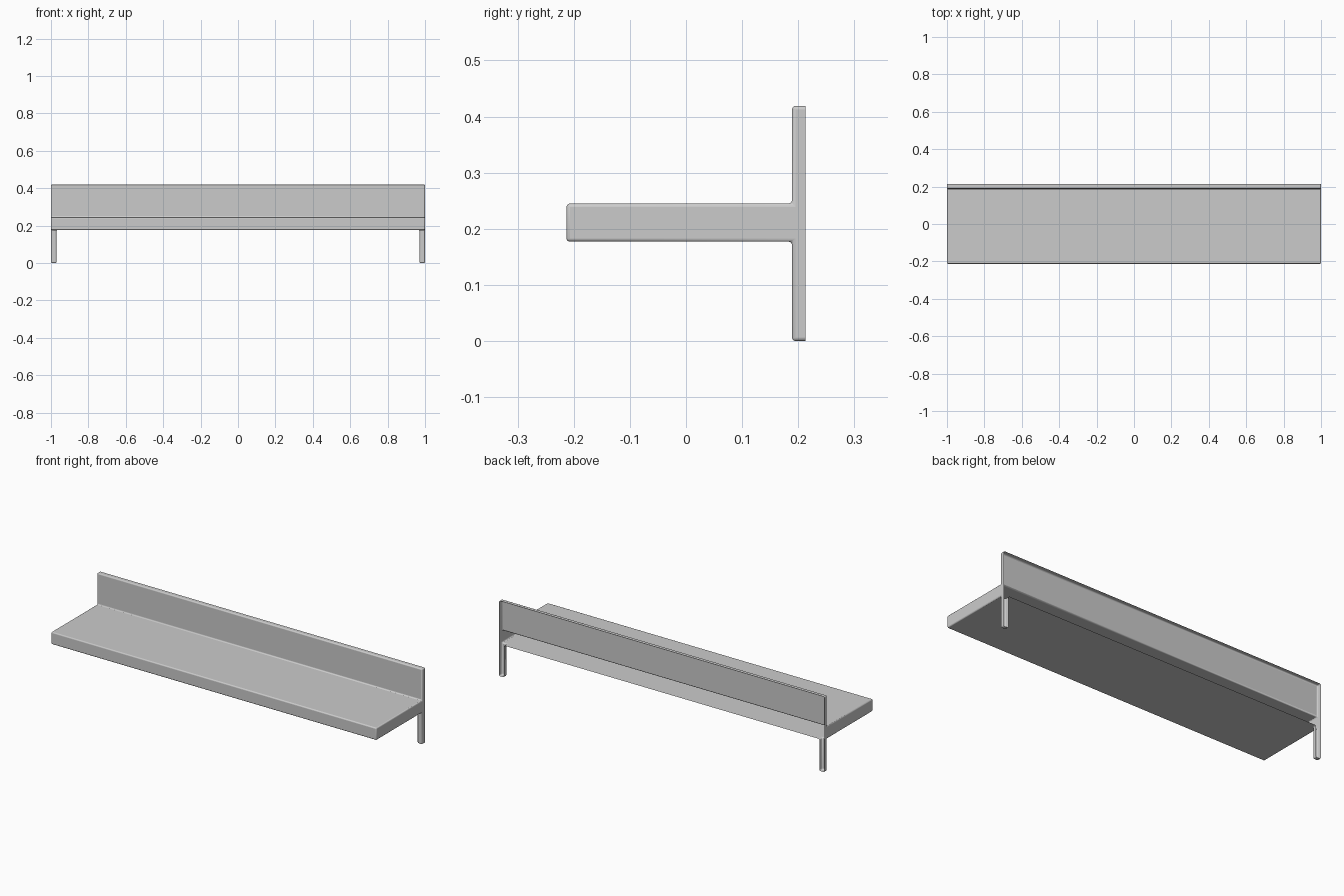
import bpy, bmesh, math

if "Cube" in bpy.data.objects:
    bpy.data.objects.remove(bpy.data.objects["Cube"])

# Key dimensions
X, LEG_X = 1.0, 0.97
Y_FRONT, Y_PANEL, Y_BACK = -0.213, 0.189, 0.213
Z_SEAT_LOW, Z_SEAT_TOP, Z_TOP = 0.177, 0.245, 0.419

bm = bmesh.new()


def rear_face(points):
    return bm.faces.new([bm.verts.new((x, Y_BACK, z)) for x, z in points])


def pull(faces, y):
    """Extrude faces forward to y and return the new front faces."""
    geom = bmesh.ops.extrude_face_region(bm, geom=faces)["geom"]
    for v in (g for g in geom if isinstance(g, bmesh.types.BMVert)):
        v.co.y = y
    return [g for g in geom if isinstance(g, bmesh.types.BMFace)]


# Rear outline: backrest, seat band and two legs
rear_face([(-X, Z_SEAT_TOP), (X, Z_SEAT_TOP), (X, Z_TOP), (-X, Z_TOP)])
rear_face([(-X, Z_SEAT_LOW), (-LEG_X, Z_SEAT_LOW), (LEG_X, Z_SEAT_LOW),
           (X, Z_SEAT_LOW), (X, Z_SEAT_TOP), (-X, Z_SEAT_TOP)])
for a, b in ((-X, -LEG_X), (LEG_X, X)):
    rear_face([(a, 0), (b, 0), (b, Z_SEAT_LOW), (a, Z_SEAT_LOW)])
bmesh.ops.remove_doubles(bm, verts=bm.verts[:], dist=1e-5)

# Backrest and leg thickness, then the seat slab
front = pull(bm.faces[:], Y_PANEL)
seat = [f for f in front if Z_SEAT_LOW < f.calc_center_median().z < Z_SEAT_TOP]
pull(seat, Y_FRONT)

# Remove faces left inside the seat, and tidy normals
inner = [f for f in bm.faces if all(abs(v.co.y - Y_PANEL) < 1e-5 for v in f.verts)
         and Z_SEAT_LOW < f.calc_center_median().z < Z_SEAT_TOP]
bmesh.ops.delete(bm, geom=inner, context='FACES')

# The rear of the shell is open
rear = [f for f in bm.faces if all(abs(v.co.y - Y_BACK) < 1e-5 for v in f.verts)]
bmesh.ops.delete(bm, geom=rear, context='FACES')
bmesh.ops.dissolve_limit(bm, angle_limit=math.radians(1),
                         verts=bm.verts[:], edges=bm.edges[:])
bmesh.ops.recalc_face_normals(bm, faces=bm.faces[:])
top = max(bm.faces, key=lambda f: f.calc_center_median().z)
if top.normal.z < -0.5:
    bmesh.ops.reverse_faces(bm, faces=bm.faces[:])

mesh = bpy.data.meshes.new("bench_shell")
bm.to_mesh(mesh)
bm.free()
bench = bpy.data.objects.new("bench_shell", mesh)
bpy.context.collection.objects.link(bench)

# Small rounded edges
bevel = bench.modifiers.new("rounded_edges", 'BEVEL')
bevel.width = 0.006
bevel.segments = 3
bevel.limit_method = 'ANGLE'
bevel.angle_limit = math.radians(40)

bpy.context.view_layer.objects.active = bench
bench.select_set(True)
bpy.ops.object.shade_smooth_by_angle(angle=math.radians(35))
